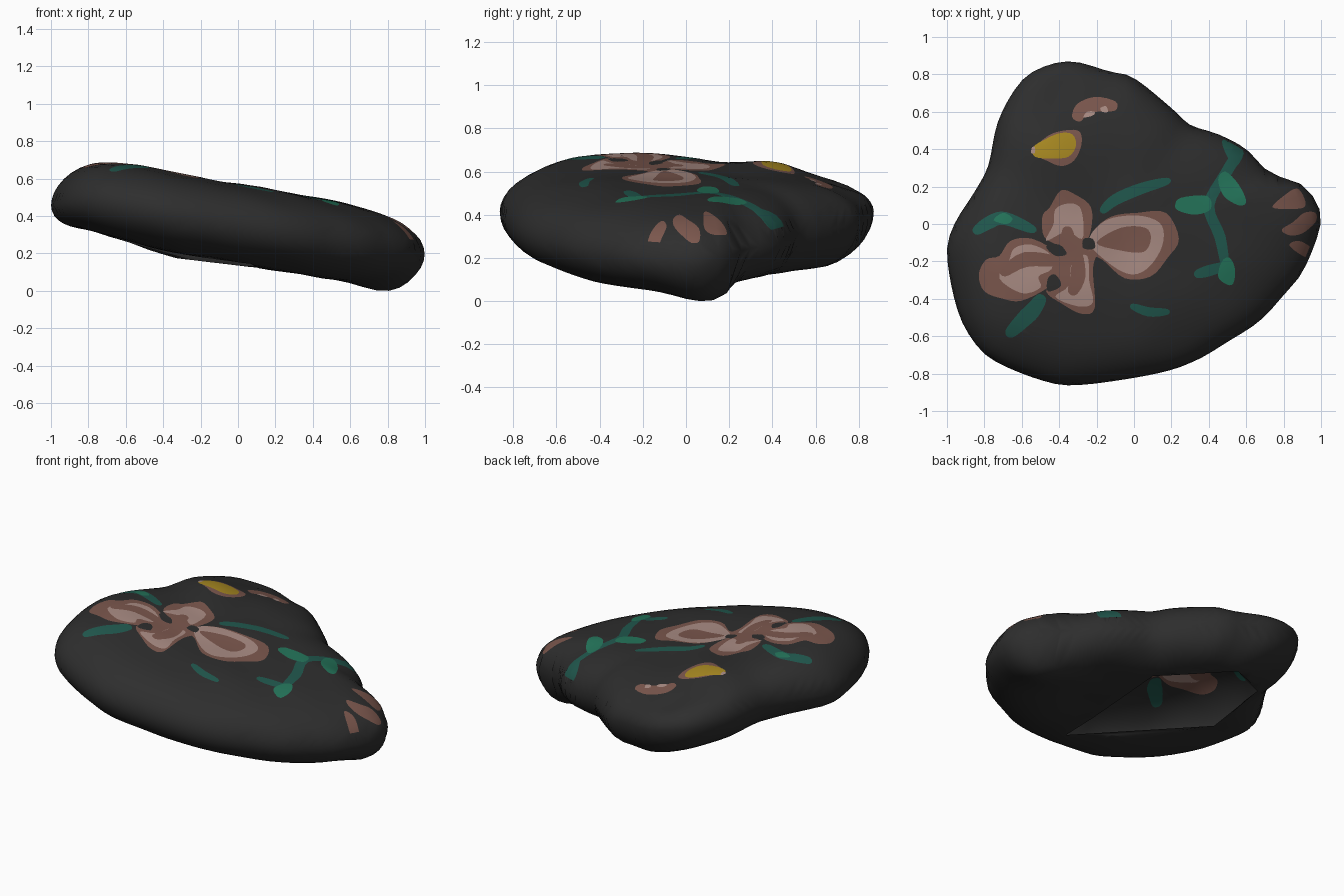
import bpy
import bmesh
import math
from mathutils import Vector, noise
from mathutils.geometry import delaunay_2d_cdt

if "Cube" in bpy.data.objects:
    bpy.data.objects.remove(bpy.data.objects["Cube"])

# Flat colours
COLOURS = [
    ("charcoal", (0.027, 0.027, 0.027)),
    ("dusty_brown_pink", (0.200, 0.096, 0.075)),
    ("pale_pink", (0.400, 0.262, 0.230)),
    ("dark_green", (0.015, 0.098, 0.076)),
    ("bright_green", (0.018, 0.180, 0.105)),
    ("mustard", (0.400, 0.255, 0.016)),
]
ROCK, BROWN, PALE, DARK_GREEN, GREEN, YELLOW = range(6)
CENTRE = Vector((-0.1, 0.0))


def smooth_loop(points, steps=4):
    """Closed Catmull-Rom curve through the points."""
    p = [Vector(q) for q in points]
    n, out = len(p), []
    for i in range(n):
        a, b, c, d = p[i - 1], p[i], p[(i + 1) % n], p[(i + 2) % n]
        for k in range(steps):
            t = k / steps
            out.append(0.5 * (2 * b + (c - a) * t + (2 * a - 5 * b + 4 * c - d) * t * t
                              + (3 * b - a - 3 * c + d) * t ** 3))
    return out


def inside(q, poly):
    hit = False
    for a, b in zip(poly, poly[1:] + poly[:1]):
        if (a.y > q.y) != (b.y > q.y) and q.x < a.x + (q.y - a.y) * (b.x - a.x) / (b.y - a.y):
            hit = not hit
    return hit


# Outline of the stone, seen from above
OUTLINE = smooth_loop([
    (1.0, 0.01), (0.96, 0.14), (0.9, 0.21), (0.72, 0.28), (0.6, 0.4), (0.45, 0.48),
    (0.3, 0.53), (0.2, 0.62), (0.0, 0.78), (-0.13, 0.815), (-0.34, 0.87), (-0.52, 0.825),
    (-0.63, 0.73), (-0.73, 0.54), (-0.78, 0.31), (-0.86, 0.16), (-0.96, 0.0), (-1.0, -0.16),
    (-0.95, -0.44), (-0.87, -0.61), (-0.75, -0.73), (-0.48, -0.84), (-0.28, -0.86),
    (0.12, -0.8), (0.33, -0.73), (0.5, -0.63), (0.67, -0.52), (0.8, -0.38), (0.91, -0.24)], 6)


def rim_radius(angle):
    """Distance from the centre to the outline in one direction."""
    d = Vector((math.cos(angle), math.sin(angle)))
    for a, b in zip(OUTLINE, OUTLINE[1:] + OUTLINE[:1]):
        u, v = a - CENTRE, b - CENTRE
        ca, cb = d.cross(u), d.cross(v)
        if ca <= 0 < cb or cb <= 0 < ca:
            hit = u.lerp(v, ca / (ca - cb))
            if hit.dot(d) > 0:
                return hit.length
    return 1.0


def bump(q, x, y, size, height):
    return height * math.exp(-((q.x - x) ** 2 + (q.y - y) ** 2) / size ** 2)


def height(q, side):
    """Height of the top (side 1) or underside (side -1) at a plan point."""
    r = q - CENTRE
    s = min(1.0, r.length / rim_radius(math.atan2(r.y, r.x))) if r.length > 1e-6 else 0.0
    if s > 0.9995:
        s = 1.0
    mid = 0.385 - 0.16 * q.x - 0.06 * max(0.0, (-q.x - 0.7) / 0.3) ** 2
    fall = math.sqrt(1 - s ** 5)
    grain = 0.012 * noise.noise(Vector((q.x * 4, q.y * 4, side * 3)))
    if side > 0:
        lift = (0.212 + bump(q, -0.7, -0.4, 0.35, 0.03) + bump(q, -0.43, 0.42, 0.16, 0.025)
                + bump(q, -0.35, 0.75, 0.3, -0.06) + bump(q, -0.4, 0.73, 0.06, -0.02))
        return mid + fall * (lift + grain)
    lift = (0.215 + bump(q, 0.85, 0.12, 0.2, 0.09) + bump(q, 0.6, -0.3, 0.25, 0.015)
            + bump(q, -0.75, -0.2, 0.35, -0.035) + bump(q, -0.25, 0.75, 0.35, 0.05))
    return max(0.0, mid - fall * (lift + grain))


paint = []


def add_paint(colour, loop):
    """Store a patch, kept just inside the rim."""
    for q in loop:
        r = q - CENTRE
        limit = 0.98 * rim_radius(math.atan2(r.y, r.x))
        if r.length > limit:
            q.xy = CENTRE + r * (limit / r.length)
    paint.append((colour, loop))


def blob(colour, *points):
    """Painted patch with a soft outline."""
    add_paint(colour, smooth_loop(points))


def leaf(colour, path, width):
    """Painted tapering stroke along a path."""
    p = [Vector(q) for q in path]
    left, right = [], []
    for i, q in enumerate(p):
        d = (p[min(i + 1, len(p) - 1)] - p[max(i - 1, 0)]).normalized()
        w = width * (0.3 if i in (0, len(p) - 1) else 0.5)
        left.append(q + Vector((-d.y, d.x)) * w)
        right.append(q - Vector((-d.y, d.x)) * w)
    add_paint(colour, smooth_loop(left + right[::-1]))


# Flower: four brown petals
blob(BROWN, (-.39, .18), (-.31, .155), (-.23, .09), (-.23, -.03), (-.27, -.12), (-.35, -.19),
     (-.4, -.12), (-.48, -.07), (-.49, .04), (-.45, .09))
blob(BROWN, (-.83, -.27), (-.79, -.19), (-.72, -.17), (-.66, -.09), (-.54, -.08), (-.39, -.17),
     (-.38, -.26), (-.46, -.34), (-.6, -.41), (-.7, -.4), (-.8, -.36))
blob(BROWN, (-.42, -.17), (-.3, -.13), (-.2, -.14), (-.22, -.24), (-.21, -.45), (-.28, -.48),
     (-.38, -.43), (-.47, -.36), (-.41, -.28))
blob(BROWN, (-.25, -.15), (-.22, -.04), (-.12, .04), (.02, .06), (.17, .06), (.24, -.08),
     (.18, -.18), (.09, -.28), (-.05, -.29), (-.17, -.19))
# Flower: pale petal insides
blob(PALE, (-.42, .08), (-.35, .11), (-.29, .09), (-.27, 0), (-.28, -.08), (-.36, -.04),
     (-.47, -.09), (-.43, 0))
blob(PALE, (-.72, -.29), (-.67, -.2), (-.64, -.13), (-.55, -.11), (-.45, -.16), (-.44, -.24),
     (-.51, -.28), (-.5, -.34), (-.6, -.37))
blob(PALE, (-.25, -.17), (-.24, -.3), (-.22, -.42), (-.3, -.44), (-.42, -.39), (-.35, -.33),
     (-.33, -.2))
blob(PALE, (-.24, -.1), (-.18, 0), (-.08, .04), (.06, .04), (.15, -.01), (.15, -.12),
     (.08, -.23), (-.01, -.27), (-.12, -.22))
# Flower: petal veins and heart
leaf(BROWN, [(-.7, -.26), (-.58, -.19), (-.4, -.2)], .08)
leaf(BROWN, [(-.33, -.37), (-.3, -.28), (-.3, -.16)], .08)
leaf(BROWN, [(-.36, -.02), (-.35, -.08), (-.33, -.16)], .07)
blob(BROWN, (-.2, -.1), (-.07, -.02), (.06, -.02), (.09, -.08), (.05, -.15), (-.08, -.14))
# Dark gaps around the flower heart
blob(ROCK, (-.47, -.12), (-.4, -.11), (-.36, -.16), (-.42, -.17))
blob(ROCK, (-.27, -.08), (-.22, -.08), (-.21, -.13), (-.27, -.13))
blob(ROCK, (-.46, -.29), (-.42, -.27), (-.39, -.33), (-.46, -.36))
# Yellow spot with its rim, and the crescent behind it
blob(BROWN, (-.54, .38), (-.5, .44), (-.42, .49), (-.3, .5), (-.28, .43), (-.32, .34),
     (-.39, .31), (-.47, .34))
blob(YELLOW, (-.53, .36), (-.54, .41), (-.48, .45), (-.4, .485), (-.33, .48), (-.31, .42),
     (-.35, .36), (-.44, .35))
blob(PALE, (-.55, .38), (-.545, .41), (-.53, .41), (-.53, .38))
leaf(BROWN, [(-.31, .56), (-.28, .61), (-.2, .64), (-.1, .63)], .08)
blob(PALE, (-.27, .57), (-.25, .6), (-.21, .6), (-.22, .58))
blob(PALE, (-.17, .6), (-.18, .62), (-.15, .63), (-.14, .6))
# Loose leaves
leaf(DARK_GREEN, [(-.17, .07), (-.1, .13), (.04, .19), (.18, .23)], .06)
leaf(DARK_GREEN, [(-.85, -.04), (-.77, .01), (-.69, .03), (-.54, -.03)], .07)
leaf(DARK_GREEN, [(-.67, -.59), (-.59, -.51), (-.54, -.46), (-.49, -.39)], .085)
leaf(DARK_GREEN, [(-.01, -.44), (.08, -.47), (.18, -.47)], .05)
blob(GREEN, (-.75, .02), (-.7, .06), (-.65, .03), (-.68, 0))
# Stem with side leaves
leaf(DARK_GREEN, [(.53, .45), (.55, .38), (.49, .27), (.4, .1), (.46, -.07), (.49, -.24)], .06)
blob(DARK_GREEN, (.47, .44), (.52, .46), (.59, .4), (.55, .31), (.51, .34))
leaf(DARK_GREEN, [(.33, -.27), (.4, -.25), (.5, -.22)], .06)
blob(GREEN, (.22, .1), (.25, .14), (.39, .15), (.41, .08), (.33, .05), (.24, .07))
blob(GREEN, (.45, .24), (.49, .28), (.56, .21), (.6, .12), (.56, .1), (.48, .15))
blob(GREEN, (.45, -.28), (.47, -.2), (.51, -.18), (.54, -.24), (.53, -.32), (.49, -.32))
# Three marks on the narrow end
blob(BROWN, (.74, .09), (.8, .15), (.87, .19), (.91, .14), (.91, .09), (.83, .08))
blob(BROWN, (.79, -.03), (.85, .01), (.91, .06), (.97, .06), (.97, .01), (.9, -.05), (.83, -.06))
blob(BROWN, (.83, -.11), (.88, -.09), (.94, -.12), (.965, -.15), (.93, -.18), (.87, -.15))

# Straight-edged opening in the underside
OPENING = [Vector(q) for q in [(.07, -.53), (.15, .35), (-.24, .65), (-.58, .42), (-.69, -.1)]]

# Plan grid of rings, crowded towards the rim
SIDES, RINGS = 88, 16
rim = []
for j in range(SIDES):
    a = 2 * math.pi * j / SIDES
    rim.append(CENTRE + Vector((math.cos(a), math.sin(a))) * rim_radius(a))
grid = [CENTRE.copy()]
for i in range(1, RINGS):
    s = math.sin(math.pi / 2 * i / RINGS)
    grid += [CENTRE.lerp(p, s) for p in rim]

bm = bmesh.new()


def add_side(side, loops, colour_of):
    """Triangulate the plan around the given loops and lift it to one side."""
    pts, edges = list(grid), []
    for loop in [rim] + loops:
        n, k = len(pts), len(loop)
        pts += loop
        edges += [(n + i, n + (i + 1) % k) for i in range(k)]
    flat, _, faces, *_ = delaunay_2d_cdt(pts, edges, [], 0, 1e-5)
    made = {}
    for f in faces:
        mid = sum((flat[i] for i in f), Vector((0, 0))) / len(f)
        colour = colour_of(mid)
        if colour is None or not inside(mid, rim):
            continue
        for i in f:
            if i not in made:
                made[i] = bm.verts.new((*flat[i], height(flat[i], side)))
        face = bm.faces.new([made[i] for i in (f if side > 0 else f[::-1])])
        face.material_index = colour
        face.smooth = True


def top_colour(q):
    return next((c for c, loop in reversed(paint) if inside(q, loop)), ROCK)


# Painted top and open underside, welded at the rim
add_side(1, [loop for _, loop in paint], top_colour)
add_side(-1, [OPENING], lambda q: None if inside(q, OPENING) else ROCK)
bmesh.ops.remove_doubles(bm, verts=bm.verts[:], dist=0.0008)
low = min(v.co.z for v in bm.verts)
bmesh.ops.translate(bm, verts=bm.verts[:], vec=(0, 0, -low))

mesh = bpy.data.meshes.new("painted_stone")
bm.to_mesh(mesh)
bm.free()
for name, rgb in COLOURS:
    mat = bpy.data.materials.new(name)
    mat.diffuse_color = (*rgb, 1.0)
    mat.use_nodes = True
    mat.node_tree.nodes["Principled BSDF"].inputs["Base Color"].default_value = mat.diffuse_color
    mesh.materials.append(mat)
stone = bpy.data.objects.new("painted_stone", mesh)
bpy.context.collection.objects.link(stone)
